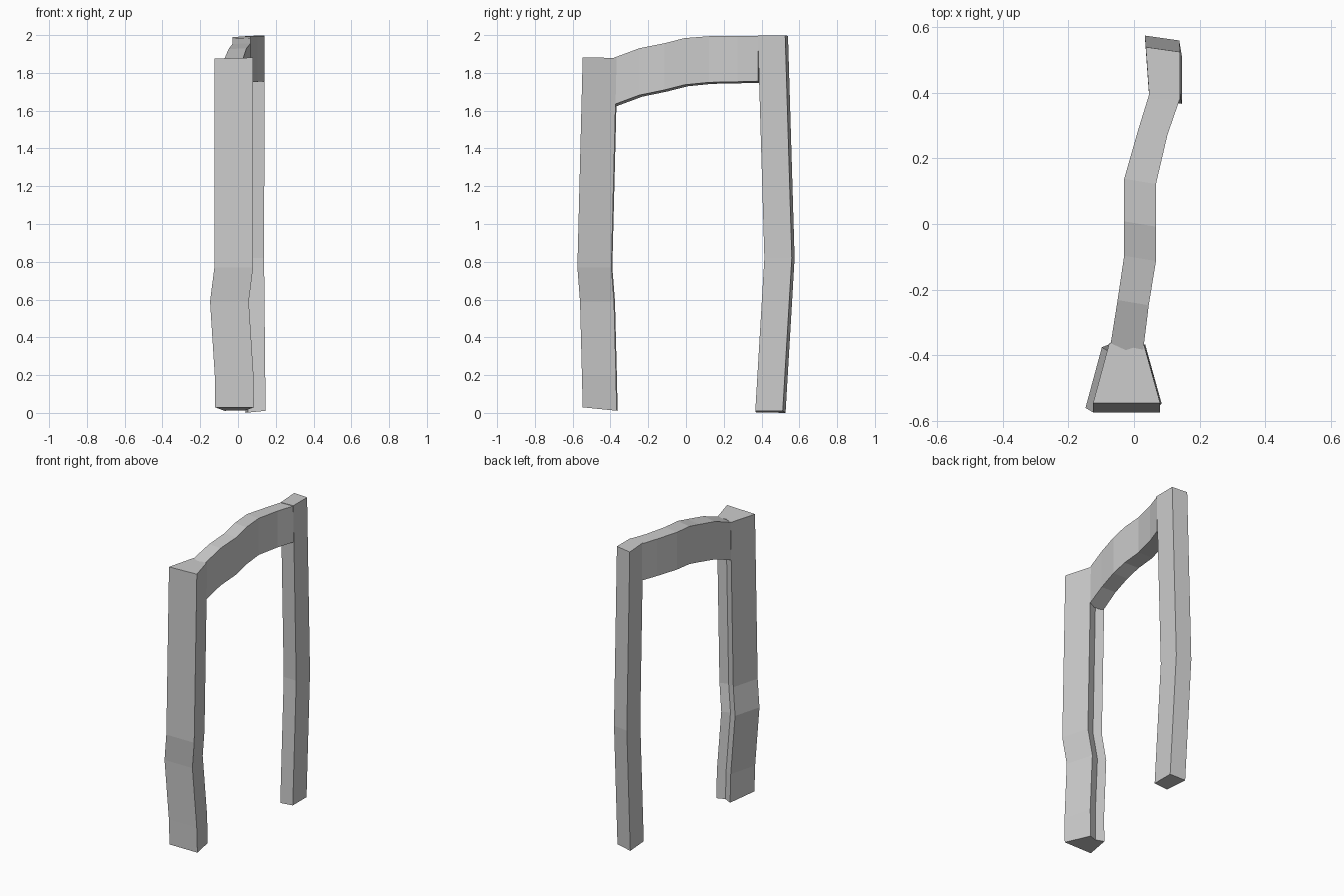
import bpy, bmesh

if "Cube" in bpy.data.objects:
    bpy.data.objects.remove(bpy.data.objects["Cube"])


def loft(name, rings):
    """Join equal-sized rings of points into a closed, flat-shaded solid."""
    bm = bmesh.new()
    rows = [[bm.verts.new(p) for p in ring] for ring in rings]
    n = len(rows[0])
    for a, b in zip(rows, rows[1:]):
        for i in range(n):
            j = (i + 1) % n
            bm.faces.new((a[i], a[j], b[j], b[i]))
    bm.faces.new(rows[0][::-1])
    bm.faces.new(rows[-1])
    bmesh.ops.recalc_face_normals(bm, faces=bm.faces)
    mesh = bpy.data.meshes.new(name)
    bm.to_mesh(mesh)
    bm.free()
    obj = bpy.data.objects.new(name, mesh)
    bpy.context.collection.objects.link(obj)
    return obj


def post(name, section, levels):
    """Sweep a section up; each level is (z, shift x, shift y, slope x, slope y)."""
    cx = sum(p[0] for p in section) / len(section)
    cy = sum(p[1] for p in section) / len(section)
    return loft(name, [[(x + dx, y + dy, z + sx * (x - cx) + sy * (y - cy))
                        for x, y in section] for z, dx, dy, sx, sy in levels])


# Front post: wide front face, shallow groove down its inner side
post("front_post",
     [(-0.125, -0.547), (0.08, -0.547), (0.03, -0.367), (-0.025, -0.385), (-0.075, -0.362)],
     [(0.019, 0.004, 0.0, 0.0, -0.1),
      (0.20, 0.002, -0.004, 0, 0),
      (0.59, -0.023, -0.014, 0, 0),
      (0.77, 0.0, -0.028, 0, 0),
      (1.878, 0.0, 0.0, 0.03, 0)])

# Rear post: plain four-sided timber with a slight bow
post("rear_post",
     [(0.047, 0.383), (0.141, 0.380), (0.141, 0.525), (0.036, 0.540)],
     [(0.006, 0.005, -0.013, 0.1, 0),
      (0.82, -0.003, 0.035, 0, 0),
      (1.997, 0.0, 0.0, 0.04, 0)])

# Curved lintel: (y, left x, right x, underside z, top z)
stations = [(-0.385, -0.073, 0.027, 1.628, 1.876),
            (-0.24, -0.050, 0.045, 1.682, 1.930),
            (-0.105, -0.030, 0.067, 1.710, 1.957),
            (0.0, -0.030, 0.067, 1.737, 1.984),
            (0.13, -0.030, 0.067, 1.750, 1.994),
            (0.28, 0.013, 0.102, 1.753, 1.995),
            (0.39, 0.047, 0.140, 1.756, 1.996)]
loft("lintel", [[(l, y + 0.008, b - 0.008), (r, y - 0.008, b),
                 (r, y - 0.008, t), (l, y + 0.008, t - 0.004)]
                for y, l, r, b, t in stations])
